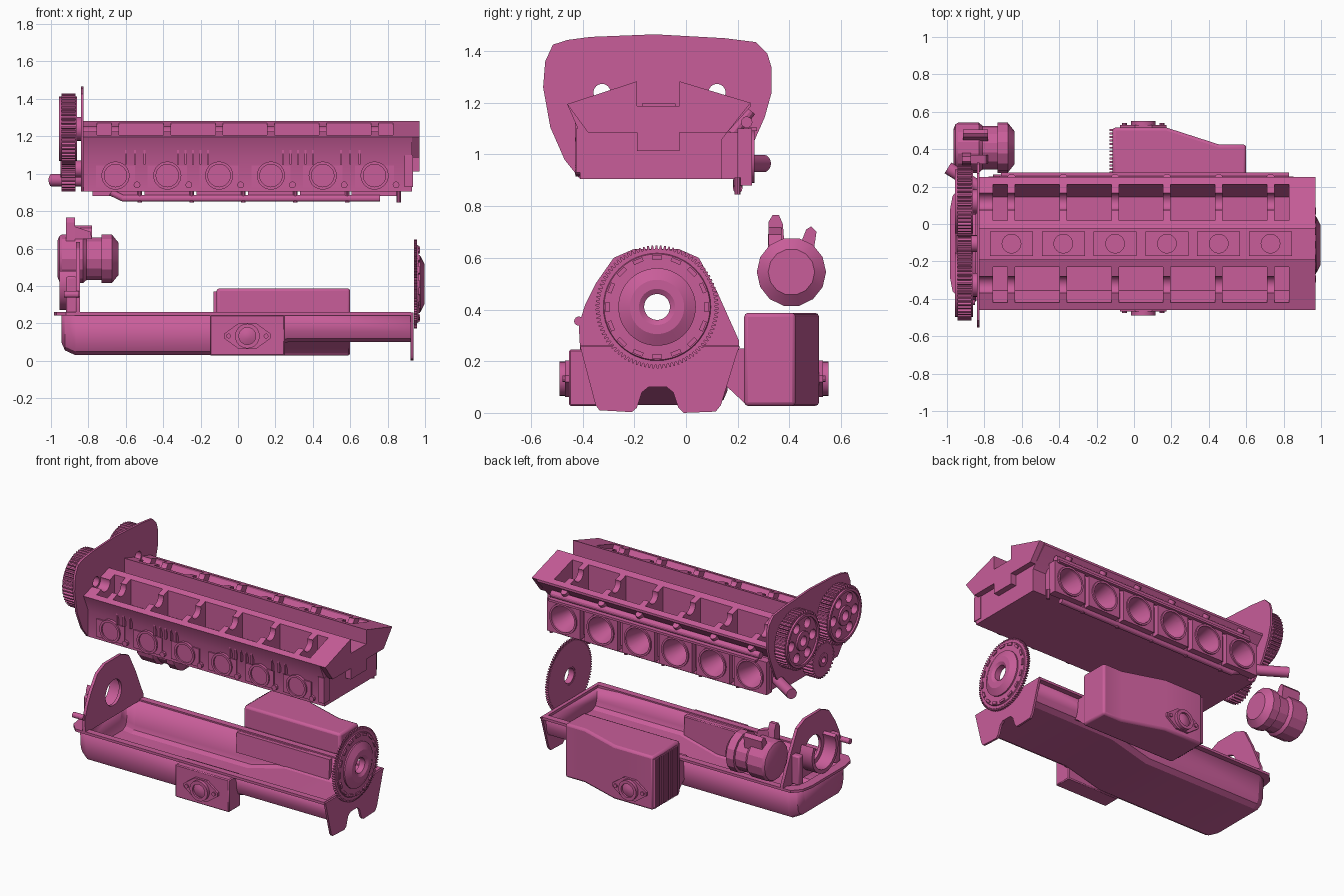
import bpy, bmesh, math
from mathutils import Vector

mat = bpy.data.materials.new("engine_pink")
mat.diffuse_color = (0.58, 0.11, 0.32, 1)
CY = -0.105                                     # engine centre line in y
PORTS = [-0.655 + 0.277 * i for i in range(6)]
CAMS = [(-0.325, 1.24), (0.12, 1.24)]


def finish(name, bm):
    bmesh.ops.recalc_face_normals(bm, faces=bm.faces)
    me = bpy.data.meshes.new(name)
    bm.to_mesh(me)
    bm.free()
    me.materials.append(mat)
    ob = bpy.data.objects.new(name, me)
    bpy.context.collection.objects.link(ob)
    return ob


def place(axis, t, u, v):
    return {'x': (t, u, v), 'y': (u, t, v), 'z': (u, v, t)}[axis]


def loft(name, loops, closed=False, caps=True, wrap=True):
    bm = bmesh.new()
    rings = [[bm.verts.new(p) for p in lp] for lp in loops]
    n = len(loops[0])
    pairs = list(zip(rings, rings[1:])) + ([(rings[-1], rings[0])] if closed else [])
    for a, b in pairs:
        for i in range(n if wrap else n - 1):
            j = (i + 1) % n
            bm.faces.new((a[i], a[j], b[j], b[i]))
    if caps and not closed:
        bm.faces.new(rings[0])
        bm.faces.new(rings[-1])
    return finish(name, bm)


def prism(name, axis, pts, a, b):
    return loft(name, [[place(axis, t, u, v) for u, v in pts] for t in (a, b)])


def box(name, x0, x1, y0, y1, z0, z1):
    return prism(name, 'z', [(x0, y0), (x1, y0), (x1, y1), (x0, y1)], z0, z1)


def circle(u, v, r, n, f=0.0):
    return [(u + r * math.cos(2 * math.pi * (i + f) / n),
             v + r * math.sin(2 * math.pi * (i + f) / n)) for i in range(n)]


def lathe(name, axis, u, v, profile, n=32, closed=False):
    return loft(name, [[place(axis, t, a, b) for a, b in circle(u, v, r, n)]
                       for t, r in profile], closed)


def tube(name, axis, u, v, a, b, ro, ri, n=32):
    return lathe(name, axis, u, v, [(a, ri), (a, ro), (b, ro), (b, ri)], n, True)


def rod(name, p, q, r, n=14):
    p, q = Vector(p), Vector(q)
    ob = lathe(name, 'z', 0, 0, [(0, r), ((q - p).length, r)], n)
    ob.location = p
    ob.rotation_euler = (q - p).to_track_quat('Z', 'Y').to_euler()
    return ob


def cut(ob, cutter):
    m = ob.modifiers.new("cut", 'BOOLEAN')
    m.operation, m.solver, m.object = 'DIFFERENCE', 'EXACT', cutter
    bpy.context.view_layer.objects.active = ob
    bpy.ops.object.modifier_apply(modifier=m.name)
    bpy.data.objects.remove(cutter)


def bevel(ob, w, seg=2):
    m = ob.modifiers.new("bevel", 'BEVEL')
    m.width, m.segments, m.limit_method = w, seg, 'ANGLE'


def gear(name, u, v, a, b, r, teeth, depth, hole):
    pts = []
    for i in range(teeth):
        for f, rr in ((0, r - depth), (0.3, r - depth), (0.45, r), (0.8, r)):
            t = 2 * math.pi * (i + f) / teeth
            pts.append((u + rr * math.cos(t), v + rr * math.sin(t)))
    g = prism(name, 'x', pts, a, b)
    cut(g, lathe("cutter", 'x', u, v, [(a - 0.1, hole), (b + 0.1, hole)], 24))
    return g


# Cylinder head with cam pockets, bearing saddles and plug wells
top = [(-0.46, 1.195), (-0.19, 1.283), (-0.19, 1.187), (-0.025, 1.187), (-0.025, 1.283), (0.25, 1.2)]
head = prism("cylinder_head", 'x', [(-0.41, 0.905), (-0.41, 1.08)] + top +
             [(0.25, 1.185), (0.16, 1.086), (0.14, 1.06), (0.14, 0.905)], -0.825, 0.93)
tab = prism("head_rear_lip", 'x', [(-0.38, 1.086)] + top +
            [(0.16, 1.086), (-0.025, 1.086), (-0.025, 1.013), (-0.19, 1.013), (-0.19, 1.086)], 0.93, 0.97)
edges = [-0.775] + PORTS + [0.85]
for s in (-1, 1):
    prof = [(CY + s * o, z) for o, z in ((0.325, 1.35), (0.315, 1.2), (0.25, 1.1), (0.125, 1.1), (0.125, 1.35))]
    for a, b in zip(edges, edges[1:]):
        cut(head, prism("cutter", 'x', prof, a + 0.02, b - 0.02))
for y, z in CAMS:
    cut(head, lathe("cutter", 'x', y, z, [(-0.9, 0.047), (0.83, 0.047)], 24))
for x in PORTS:
    tile = box("plug_plate", x - 0.115, x + 0.115, CY - 0.065, CY + 0.065, 1.18, 1.197)
    for ob in (head, tile):
        cut(ob, lathe("cutter", 'z', x, CY, [(1.09, 0.05), (1.3, 0.05)], 24))

# Exhaust side: port rings, flange and ribs
for i, x in enumerate(PORTS):
    tube("exhaust_port_ring", 'y', x, 0.99, -0.428, -0.40, 0.075, 0.06, 28)
    lathe("exhaust_port_face", 'y', x, 0.99, [(-0.417, 0.06), (-0.40, 0.06)], 28)
    box("exhaust_flange", x - 0.105, x + 0.105, -0.418, -0.40, 0.925, 1.045)
    lathe("flange_bolt", 'y', x + 0.115, 0.94, [(-0.43, 0.018), (-0.40, 0.018)], 10)
for x in (-0.6, -0.55, -0.5, -0.32, -0.28, -0.24, -0.2, -0.16, 0.24, 0.28, 0.32, 0.36, 0.4, 0.55, 0.6, 0.65):
    box("head_rib", x - 0.005, x + 0.005, -0.43, -0.40, 1.05, 1.14)
box("head_rear_boss", 0.89, 0.935, -0.425, -0.36, 0.93, 1.1)

# Intake side: slab, port blocks with funnels, rails and injectors
slab = box("intake_slab", -0.79, 0.83, 0.13, 0.22, 0.905, 1.085)
for x in PORTS:
    block = box("intake_port_block", x - 0.122, x + 0.122, 0.2, 0.255, 0.88, 1.1)
    for ob in (slab, block, head):
        cut(ob, lathe("cutter", 'y', x, 0.99, [(0.06, 0.04), (0.262, 0.09)], 28))
    tube("intake_rim", 'y', x, 0.99, 0.235, 0.265, 0.1, 0.087, 28)
    rod("injector", (x, 0.18, 1.08), (x, 0.25, 1.17), 0.022, 12)
    lathe("rail_stub", 'z', x + 0.13, 0.2, [(0.845, 0.012), (0.91, 0.012)], 10)
rod("fuel_rail", (-0.72, 0.235, 1.125), (0.83, 0.235, 1.125), 0.022)
box("intake_gasket_strip", -0.71, 0.83, 0.24, 0.275, 1.09, 1.105)
rod("lower_rail", (-0.62, 0.2, 0.868), (0.76, 0.2, 0.868), 0.018)
rod("rail_end", (-0.68, 0.2, 0.9), (-0.615, 0.2, 0.868), 0.018)
rod("water_pipe", (-0.80, 0.18, 0.965), (-0.995, 0.30, 0.965), 0.034, 18)

# Timing plate and gears
plate = prism("timing_plate", 'x', [
    (-0.46, 1.443), (-0.37, 1.455), (-0.12, 1.465), (0.15, 1.45), (0.27, 1.435), (0.315, 1.39), (0.33, 1.34),
    (0.33, 1.235), (0.305, 1.145), (0.25, 1.02), (0.16, 0.905), (-0.41, 0.905), (-0.47, 0.98), (-0.525, 1.105),
    (-0.553, 1.26), (-0.545, 1.36), (-0.515, 1.425)], -0.84, -0.825)
for y, z in CAMS:
    cut(plate, lathe("cutter", 'x', y, z, [(-0.9, 0.062), (-0.8, 0.062)], 24))
    g = gear("cam_gear", y, z, -0.945, -0.87, 0.19, 48, 0.014, 0.06)
    for hy, hz in circle(y, z, 0.113, 6):
        cut(g, lathe("cutter", 'x', hy, hz, [(-1, 0.033), (-0.8, 0.033)], 16))
    tube("cam_gear_rim", 'x', y, z, -0.957, -0.86, 0.172, 0.155, 40)
    tube("cam_hub", 'x', y, z, -0.957, -0.825, 0.064, 0.033, 24)
gear("idler_gear", CY, 1.025, -0.945, -0.87, 0.12, 30, 0.014, 0.03)
tube("idler_hub", 'x', CY, 1.025, -0.95, -0.83, 0.045, 0.02, 20)

# Oil pan: deep sump at the front rising to a shallow rear
sections = []
for x, w, zb in ((-0.945, 0.21, 0.1), (-0.925, 0.25, 0.055), (-0.87, 0.275, 0.03), (0.0, 0.275, 0.03),
                 (0.27, 0.275, 0.1), (0.925, 0.275, 0.1)):
    sections.append([(x, CY + a, z) for a, z in (
        (-w, 0.25), (-w + 0.01, zb + 0.055), (-w + 0.025, zb + 0.02), (-w + 0.06, zb),
        (w - 0.06, zb), (w - 0.025, zb + 0.02), (w - 0.01, zb + 0.055), (w, 0.25))])
pan = loft("oil_pan", sections, wrap=False)
sol = pan.modifiers.new("wall", 'SOLIDIFY')
sol.thickness, sol.offset = 0.016, -1
outer = [(0.925, -0.41), (-0.92, -0.41), (-0.97, -0.36), (-0.985, -0.28), (-0.985, 0.07), (-0.97, 0.15),
         (-0.92, 0.205), (0.925, 0.205)]
inner = [(0.91 if x > 0 else max(x + 0.055, -0.925), CY + (y - CY) * 0.86) for x, y in outer]
loft("pan_flange", [[(x, y, z) for x, y in p] for p, z in
                    ((inner, 0.243), (outer, 0.243), (outer, 0.26), (inner, 0.26))], closed=True)

# Rear pan plate with arch
prism("pan_rear_plate", 'x', [
    (-0.41, 0.257), (-0.40, 0.22), (-0.35, 0.03), (-0.335, 0.01), (-0.21, 0.003), (-0.19, 0.02), (-0.17, 0.08),
    (-0.145, 0.1), (-0.075, 0.1), (-0.05, 0.08), (-0.03, 0.02), (-0.01, 0.0), (0.115, 0.005), (0.135, 0.03),
    (0.2, 0.24), (0.21, 0.257)], 0.922, 0.937)

# Crank front plate, seal collar and posts
front = prism("crank_front_plate", 'x', [
    (-0.41, 0.25), (-0.415, 0.34), (-0.39, 0.42), (-0.35, 0.5), (-0.28, 0.6), (-0.2, 0.635), (-0.03, 0.635),
    (0.05, 0.6), (0.12, 0.47), (0.205, 0.28), (0.205, 0.25)], -0.865, -0.845)
cut(front, lathe("cutter", 'x', -0.112, 0.41, [(-1, 0.085), (-0.8, 0.085)], 32))
arc = [math.radians(150 + 12 * i) for i in range(21)]
prism("seal_collar", 'x', [(-0.112 + r * math.cos(a), 0.41 + r * math.sin(a))
                           for r, seq in ((0.14, arc), (0.115, arc[::-1])) for a in seq], -0.955, -0.86)
for y in (-0.3, 0.09):
    bevel(box("collar_post", -0.92, -0.86, y - 0.025, y + 0.025, 0.255, 0.45), 0.01)
rod("plate_dowel", (-0.93, -0.415, 0.355), (-0.85, -0.415, 0.355), 0.018)

# Flywheel with ring gear, slots and hub
gear("flywheel_ring_gear", -0.112, 0.41, 0.942, 0.958, 0.238, 90, 0.014, 0.06)
lathe("flywheel_hub", 'x', -0.112, 0.41, [(0.945, 0.05), (0.945, 0.215), (0.964, 0.205), (0.966, 0.15), (0.975, 0.15),
                                          (0.998, 0.105), (0.998, 0.07), (0.985, 0.05)], 48, True)
for i in range(16):
    t = 2 * math.pi * i / 16
    s = box("flywheel_slot", -0.006, 0.008, -0.02, 0.02, -0.008, 0.008)
    s.location = (0.964, -0.112 + 0.192 * math.cos(t), 0.41 + 0.192 * math.sin(t))
    s.rotation_euler.x = t + math.pi / 2

# Side mounts and tank with cooling fins
bevel(box("front_mount_box", -0.15, 0.25, -0.453, -0.33, 0.027, 0.245), 0.006, 1)
bevel(prism("side_tank", 'z', [(-0.115, 0.225), (-0.115, 0.515), (0.175, 0.515), (0.455, 0.425), (0.6, 0.425),
                               (0.6, 0.225)], 0.027, 0.387), 0.015)
prism("tank_neck", 'x', [(0.12, 0.12), (0.16, 0.1), (0.235, 0.03), (0.235, 0.25), (0.13, 0.25)], -0.1, 0.59)
for i in range(13):
    y = 0.275 + 0.019 * i
    box("tank_fin", -0.13, -0.11, y - 0.005, y + 0.005, 0.045, 0.37)
for s, y in ((-1, -0.453), (1, 0.515)):
    diamond = [(0.05 + a, 0.132 + b) for a, b in ((-0.125, -0.012), (-0.045, -0.07), (0.045, -0.07), (0.125, -0.012),
                                                 (0.125, 0.012), (0.045, 0.07), (-0.045, 0.07), (-0.125, 0.012))]
    prism("mount_flange", 'y', diamond, y - s * 0.01, y + s * 0.015)
    tube("mount_ring", 'y', 0.05, 0.132, y, y + s * 0.037, 0.066, 0.045)
    lathe("mount_core", 'y', 0.05, 0.132, [(y, 0.05), (y + s * 0.022, 0.05), (y + s * 0.035, 0.018)], 24)
    for dx in (-0.1, 0.1):
        lathe("mount_bolt", 'y', 0.05 + dx, 0.132, [(y, 0.013), (y + s * 0.024, 0.013)], 10)

# Alternator with mounting ears
lathe("alternator_body", 'x', 0.408, 0.545, [
    (-0.965, 0.1), (-0.955, 0.125), (-0.94, 0.134), (-0.83, 0.134), (-0.81, 0.117), (-0.73, 0.117), (-0.73, 0.134),
    (-0.675, 0.134), (-0.64, 0.09)], 14)
prism("alternator_tall_ear", 'x', [(0.315, 0.6), (0.32, 0.74), (0.335, 0.765), (0.36, 0.765), (0.375, 0.73),
                                   (0.385, 0.6)], -0.92, -0.872)
prism("alternator_tall_ear_web", 'y', [(-0.88, 0.65), (-0.88, 0.72), (-0.79, 0.69), (-0.78, 0.65)], 0.32, 0.37)
prism("alternator_short_ear", 'x', [(0.43, 0.62), (0.465, 0.71), (0.485, 0.722), (0.505, 0.7), (0.49, 0.6)], -0.915, -0.78)

bpy.ops.object.select_all(action='SELECT')
bpy.context.view_layer.objects.active = head
bpy.ops.object.shade_smooth_by_angle(angle=math.radians(25))
